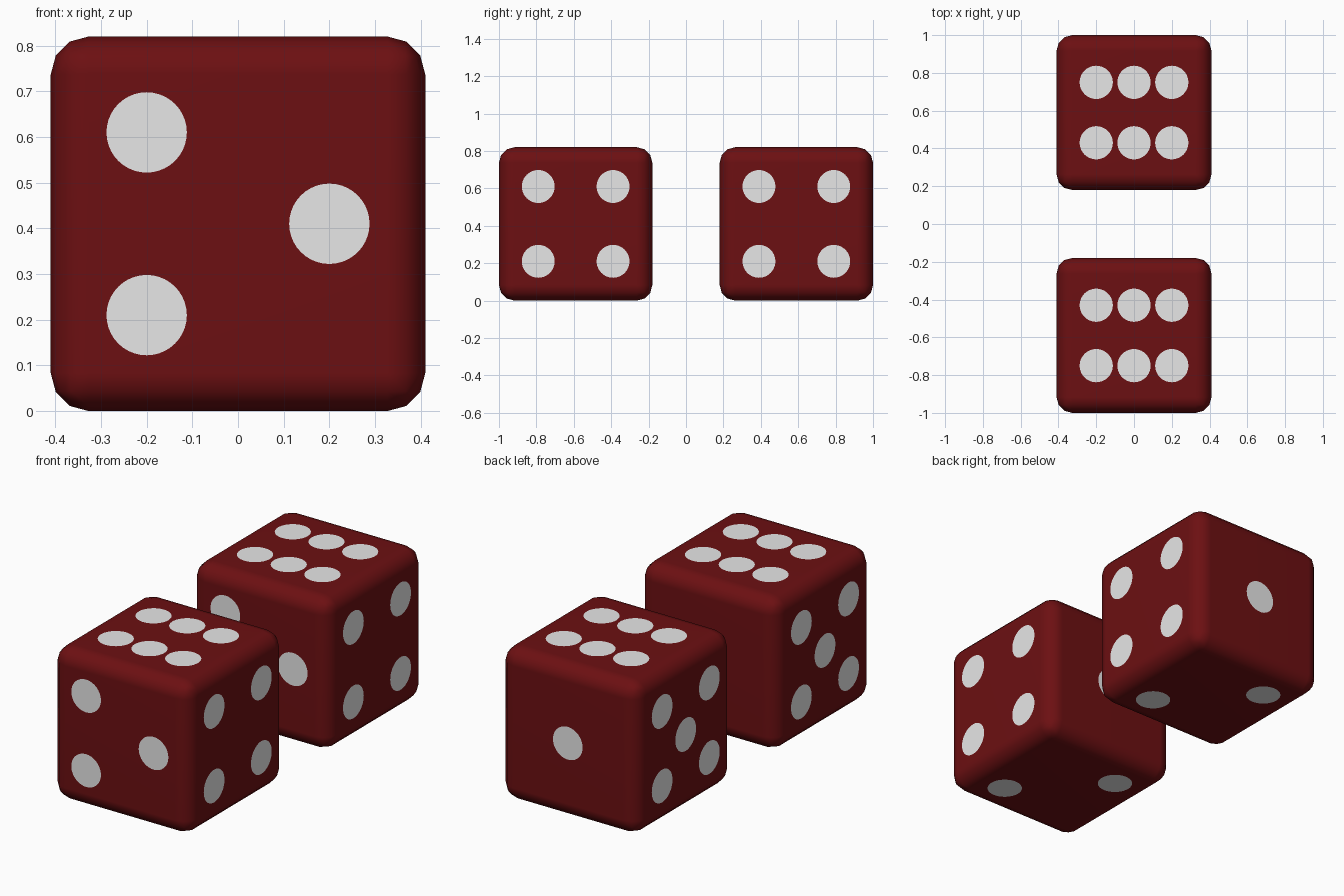
import bpy, bmesh
from mathutils import Matrix, Vector

if "Cube" in bpy.data.objects:
    bpy.data.objects.remove(bpy.data.objects["Cube"])

HALF, BEVEL, PIP_R, LIFT = 0.41, 0.083, 0.088, 0.0015
G = 0.2  # usual pip offset from the face centre


def material(name, colour):
    m = bpy.data.materials.new(name)
    m.diffuse_color = (*colour, 1)
    m.use_nodes = True
    m.node_tree.nodes["Principled BSDF"].inputs["Base Color"].default_value = m.diffuse_color
    return m


red = material("dark red", (0.15, 0.005, 0.006))
white = material("pip white", (0.8, 0.8, 0.8))

corners = [(a, b) for a in (-G, G) for b in (-G, G)]
# each face: normal, in-plane u and v axes, pip positions (u, v)
X, Y, Z = Vector((1, 0, 0)), Vector((0, 1, 0)), Vector((0, 0, 1))
FACES = [
    (Z, X, Y, [(a, b) for a in (-G, 0, G) for b in (-0.16, 0.16)]),  # six
    (-Z, X, -Y, [(-G, -G), (G, G)]),                                # two
    (-Y, X, Z, [(-G, G), (G, 0), (-G, -G)]),                        # three
    (Y, -X, Z, [(0, 0)]),                                           # one
    (X, Y, Z, corners),                                             # four
    (-X, -Y, Z, corners + [(0, 0)]),                                # five
]


def finish(bm, name, mat, loc):
    mesh = bpy.data.meshes.new(name)
    bm.to_mesh(mesh)
    bm.free()
    mesh.materials.append(mat)
    ob = bpy.data.objects.new(name, mesh)
    ob.location = loc
    bpy.context.collection.objects.link(ob)
    return ob


def build_die(label, y):
    loc = (0, y, HALF)
    # rounded body
    bm = bmesh.new()
    bmesh.ops.create_cube(bm, size=2 * HALF)
    bmesh.ops.bevel(bm, geom=bm.edges[:], offset=BEVEL, segments=3,
                    profile=0.5, affect='EDGES')
    for f in bm.faces:
        f.smooth = True
    body = finish(bm, label + "_die_body", red, loc)
    # keep the flat sides flat while the rounded edges blend
    mod = body.modifiers.new("weighted normals", 'WEIGHTED_NORMAL')
    mod.keep_sharp = True

    # painted pips as thin discs
    bm = bmesh.new()
    for n, u, v, spots in FACES:
        rot = Matrix((u, v, n)).transposed().to_4x4()
        for a, b in spots:
            centre = u * a + v * b + n * (HALF + LIFT)
            bmesh.ops.create_circle(bm, cap_ends=True, segments=40, radius=PIP_R,
                                    matrix=Matrix.Translation(centre) @ rot)
    finish(bm, label + "_die_pips", white, loc)


build_die("front", -0.59)
build_die("back", 0.59)
